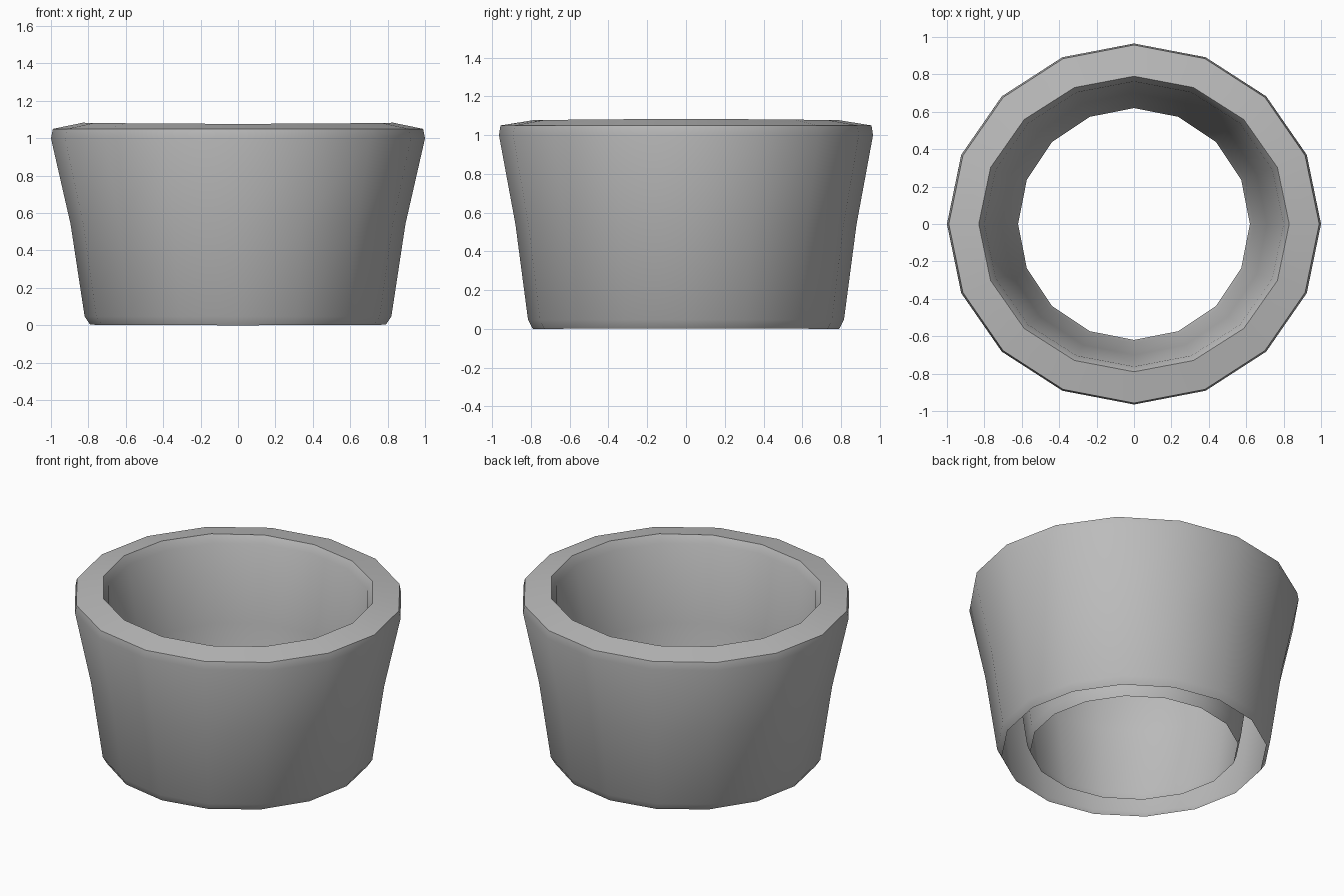
import bpy
import bmesh
import math

SIDES = 16

cube = bpy.data.objects.get("Cube")
if cube:
    bpy.data.objects.remove(cube, do_unlink=True)

grey = bpy.data.materials.new("plain_grey")
grey.use_nodes = True
colour = (0.5, 0.5, 0.5, 1)
grey.diffuse_color = colour
grey.node_tree.nodes["Principled BSDF"].inputs["Base Color"].default_value = colour

# Each ring: x radius, y radius, height, rise at the left and right ends
rings = [
    (0.79, 0.79, 0.0, 0.003),       # open lower edge of the outer wall
    (0.82, 0.815, 0.047, 0.0),
    (0.895, 0.88, 0.54, 0.0),
    (1.0, 0.965, 1.0, 0.0),
    (0.99, 0.957, 1.05, 0.0),       # sloping rim
    (0.83, 0.79, 1.077, 0.006),
    (0.80, 0.762, 1.03, 0.0),       # inner wall
    (0.71, 0.70, 0.54, 0.0),
    (0.64, 0.637, 0.07, 0.0),
    (0.62, 0.62, 0.02, 0.0),        # lower lip of the inner wall
]


def add_ring(bm, rx, ry, z, rise):
    angles = [2 * math.pi * i / SIDES for i in range(SIDES)]
    return [bm.verts.new((rx * math.cos(a), ry * math.sin(a),
                          z + rise * (1 + math.cos(2 * a)) / 2)) for a in angles]


# Tapered sleeve, hollow between its two walls and open underneath
bm = bmesh.new()
loops = [add_ring(bm, *r) for r in rings]
for low, high in zip(loops, loops[1:]):
    for i in range(SIDES):
        j = (i + 1) % SIDES
        bm.faces.new((low[i], low[j], high[j], high[i]))

mesh = bpy.data.meshes.new("tapered_sleeve")
bm.to_mesh(mesh)
bm.free()
mesh.materials.append(grey)
sleeve = bpy.data.objects.new("tapered_sleeve", mesh)
bpy.context.collection.objects.link(sleeve)

# Smooth walls with crisp rim edges
bpy.ops.object.select_all(action="DESELECT")
sleeve.select_set(True)
bpy.context.view_layer.objects.active = sleeve
bpy.ops.object.shade_smooth_by_angle(angle=math.radians(35))
